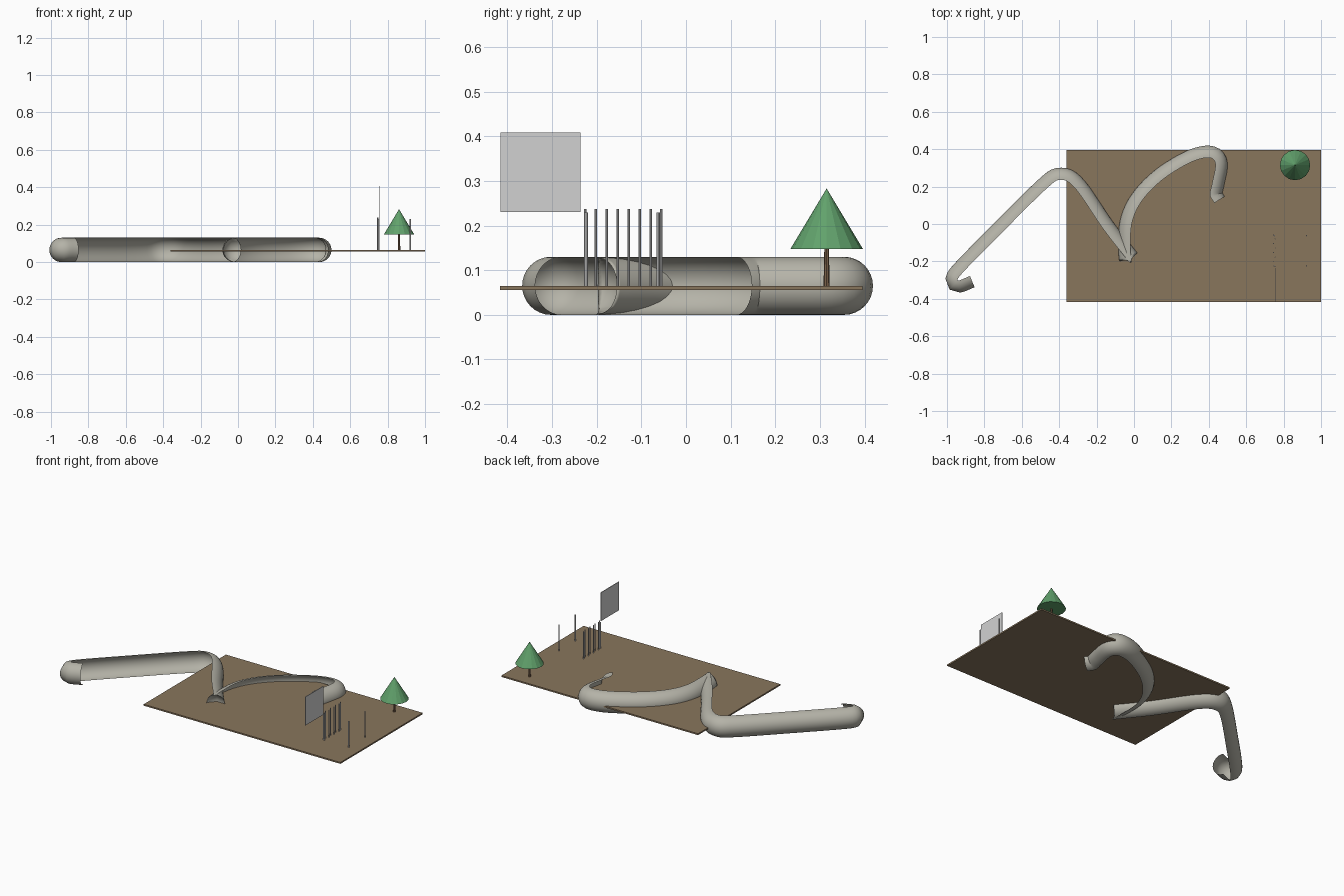
import bpy, bmesh, math
from mathutils import Vector

if "Cube" in bpy.data.objects:
    bpy.data.objects.remove(bpy.data.objects["Cube"])


def material(name, rgb):
    m = bpy.data.materials.new(name)
    m.diffuse_color = (*rgb, 1)
    m.use_nodes = True
    m.node_tree.nodes["Principled BSDF"].inputs["Base Color"].default_value = m.diffuse_color
    return m


STONE = material("pale_stone", (0.46, 0.45, 0.39))
EARTH = material("earth_brown", (0.25, 0.18, 0.108))
GREY = material("light_grey", (0.64, 0.64, 0.64))
BARK = material("bark_brown", (0.20, 0.12, 0.07))
GREEN = material("leaf_green", (0.12, 0.36, 0.15))


def finish(bm, name, mat, smooth=False):
    me = bpy.data.meshes.new(name)
    bm.to_mesh(me)
    bm.free()
    me.materials.append(mat)
    for p in me.polygons:
        p.use_smooth = smooth
    ob = bpy.data.objects.new(name, me)
    bpy.context.collection.objects.link(ob)
    return ob


def box(name, mat, x, y, z):
    bm = bmesh.new()
    bmesh.ops.create_cube(bm, size=1)
    for v in bm.verts:
        v.co = [lo + (hi - lo) * (c + 0.5) for c, (lo, hi) in zip(v.co, (x, y, z))]
    return finish(bm, name, mat)


def cone(name, mat, x, y, z0, z1, r0, r1, sides):
    bm = bmesh.new()
    bmesh.ops.create_cone(bm, cap_ends=True, segments=sides, radius1=r0, radius2=r1, depth=z1 - z0)
    bmesh.ops.translate(bm, verts=bm.verts, vec=(x, y, (z0 + z1) / 2))
    return finish(bm, name, mat)


def post(name, x, y, top, r=0.0028):
    return cone(name, GREY, x, y, 0.06, top, r, r, 8)


# Ground slab
box("ground_slab", EARTH, (-0.36, 1.0), (-0.417, 0.395), (0.056, 0.065))

# Winding half-round wall: open half tube swept to the left of its path
PATH = [Vector(p) for p in (
    (-0.877, -0.278), (-0.943, -0.302), (-0.90, -0.243), (-0.70, -0.04),
    (-0.47, 0.187), (-0.39, 0.236), (-0.31, 0.185), (-0.17, -0.02), (-0.065, -0.155),
    (-0.016, -0.208), (-0.018, -0.14), (-0.012, 0.0), (0.04, 0.12), (0.15, 0.235),
    (0.30, 0.328), (0.40, 0.354), (0.435, 0.32), (0.418, 0.22), (0.406, 0.155), (0.43, 0.112))]


def spline(pts, steps):
    ext = [2 * pts[0] - pts[1]] + pts + [2 * pts[-1] - pts[-2]]
    out = []
    for a, b, c, d in zip(ext, ext[1:], ext[2:], ext[3:]):
        for k in range(steps):
            t = k / steps
            out.append(0.5 * (2 * b + (c - a) * t + (2 * a - 5 * b + 4 * c - d) * t * t
                              + (3 * b - a - 3 * c + d) * t ** 3))
    return out + [pts[-1]]


def half_tube(name, mat, path, radius, zc, seg=16):
    bm = bmesh.new()
    rings = []
    for i, p in enumerate(path):
        before = (p - path[i - 1]).normalized() if i else Vector((0, 0))
        after = (path[i + 1] - p).normalized() if i < len(path) - 1 else Vector((0, 0))
        d = (before + after).normalized()
        n = Vector((-d.y, d.x))
        ring = []
        for j in range(seg + 1):
            a = math.pi * j / seg
            q = p + n * radius * math.sin(a)
            ring.append(bm.verts.new((q.x, q.y, zc + radius * math.cos(a))))
        rings.append(ring)
    for r, s in zip(rings, rings[1:]):
        for j in range(seg):
            bm.faces.new((r[j], s[j], s[j + 1], r[j + 1]))
    return finish(bm, name, mat, True)


half_tube("winding_wall", STONE, spline(PATH, 5), 0.065, 0.065)

# Sign board
box("sign_board", GREY, (0.753, 0.757), (-0.415, -0.236), (0.23, 0.408))

# Row of fence bars
for i in range(7):
    post("fence_bar_%d" % i, 0.755 if i % 2 else 0.746, -0.202 + i * 0.0245, 0.237)
post("sign_post", 0.755, -0.226, 0.237)

# Corner posts
for x in (0.75, 0.922):
    for y in (-0.224, -0.062):
        post("corner_post", x, y, 0.229, 0.004)

# Tree
cone("tree_trunk", BARK, 0.861, 0.315, 0.06, 0.155, 0.007, 0.005, 8)
cone("tree_crown", GREEN, 0.861, 0.315, 0.148, 0.283, 0.081, 0.0, 16)
